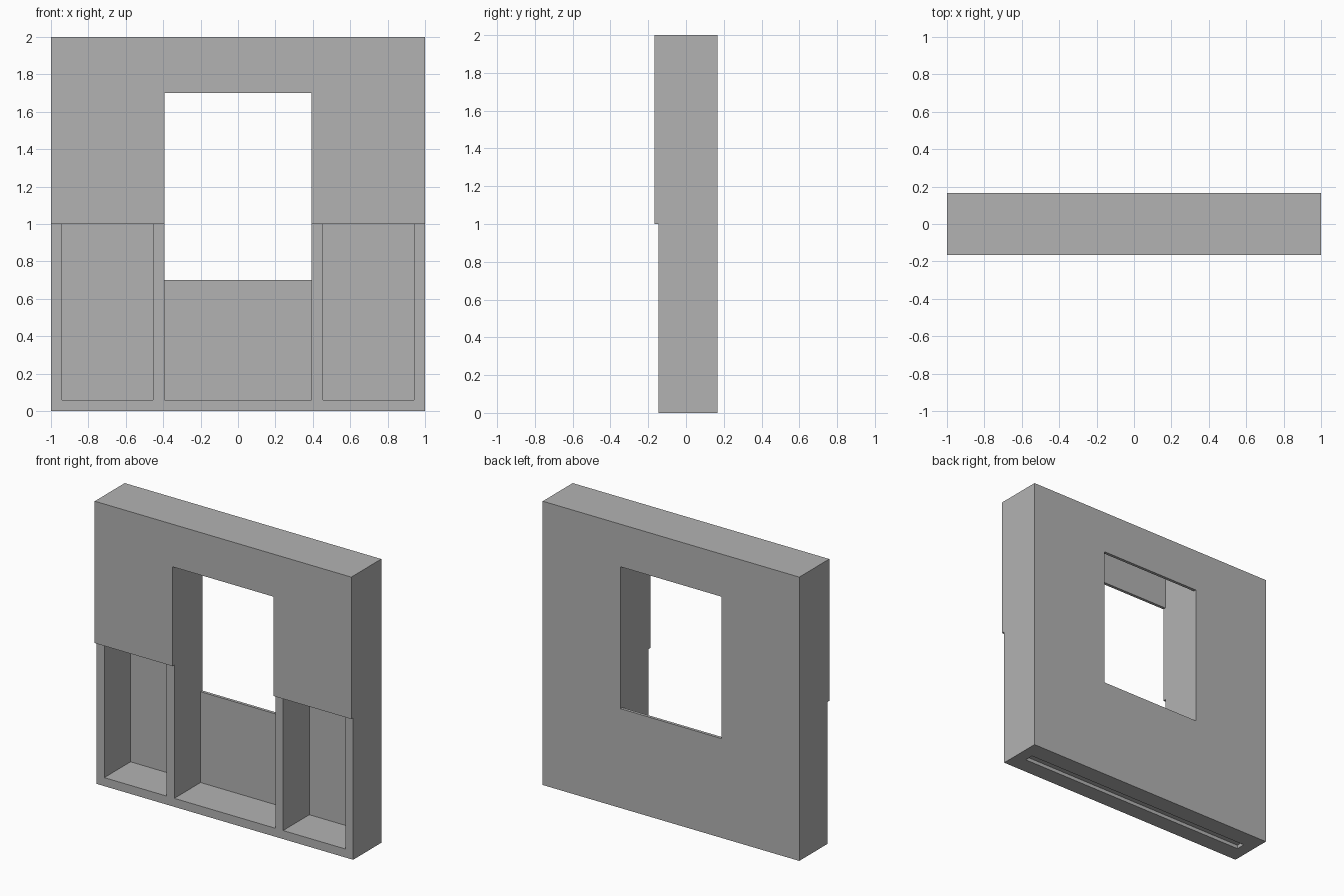
import bpy, bmesh, math

old = bpy.data.objects.get("Cube")
if old:
    bpy.data.objects.remove(old, do_unlink=True)

# Main dimensions
HALF, DEPTH, SHEET, STUD = 1.0, 0.167, 0.021, 0.06
OPEN, SILL, HEAD = 0.394, 0.70, 1.70
FRAME_FRONT = -DEPTH + SHEET
FRAME_BACK = DEPTH - SHEET

grey = bpy.data.materials.new("plain grey")
grey.use_nodes = True
COLOUR = (0.45, 0.45, 0.45, 1)
grey.diffuse_color = COLOUR
grey.node_tree.nodes["Principled BSDF"].inputs["Base Color"].default_value = COLOUR


def box(name, x, y, z):
    """Box from its (min, max) range on each axis."""
    bm = bmesh.new()
    bmesh.ops.create_cube(bm, size=1)
    for v in bm.verts:
        v.co = [r[0] if c < 0 else r[1] for c, r in zip(v.co, (x, y, z))]
    mesh = bpy.data.meshes.new(name)
    bm.to_mesh(mesh)
    bm.free()
    mesh.materials.append(grey)
    ob = bpy.data.objects.new(name, mesh)
    bpy.context.collection.objects.link(ob)
    return ob


def combine(target, tool, operation):
    """Apply an exact boolean and discard the tool."""
    tool.hide_render = True
    mod = target.modifiers.new(operation, 'BOOLEAN')
    mod.operation, mod.solver, mod.object = operation, 'EXACT', tool
    graph = bpy.context.evaluated_depsgraph_get()
    mesh = bpy.data.meshes.new_from_object(target.evaluated_get(graph))
    target.modifiers.clear()
    target.data = mesh
    bpy.data.objects.remove(tool, do_unlink=True)


# Stud frame with back sheet, hollowed from the front
wall = box("window_wall", (-HALF, HALF), (FRAME_FRONT, DEPTH), (0, 2))
inner = OPEN + STUD
outer = HALF - STUD
for bay in ((-outer, -inner), (-OPEN, OPEN), (inner, outer)):
    combine(wall, box("bay_cutter", bay, (-0.3, FRAME_BACK), (STUD, 2 - STUD)), 'DIFFERENCE')

# Front cladding on the upper half
cladding = box("upper_cladding", (-HALF, HALF), (-DEPTH, FRAME_FRONT), (1, 2))
combine(cladding, box("notch_cutter", (-OPEN, OPEN), (-0.3, 0.3), (0.8, HEAD)), 'DIFFERENCE')
combine(wall, cladding, 'UNION')

# Window opening through the back sheet, between the studs
combine(wall, box("window_cutter", (-OPEN, OPEN), (0, 0.3), (SILL, HEAD)), 'DIFFERENCE')

# Shallow groove along the underside
combine(wall, box("groove_cutter", (-0.915, 0.915), (-0.025, 0.04), (-0.1, 0.025)), 'DIFFERENCE')

# Merge coplanar faces into clean flat surfaces
bm = bmesh.new()
bm.from_mesh(wall.data)
bmesh.ops.remove_doubles(bm, verts=bm.verts, dist=0.0005)
bmesh.ops.dissolve_limit(bm, angle_limit=math.radians(1), verts=bm.verts, edges=bm.edges)
bmesh.ops.recalc_face_normals(bm, faces=bm.faces)
bm.to_mesh(wall.data)
bm.free()
wall.data.name = "window_wall"
